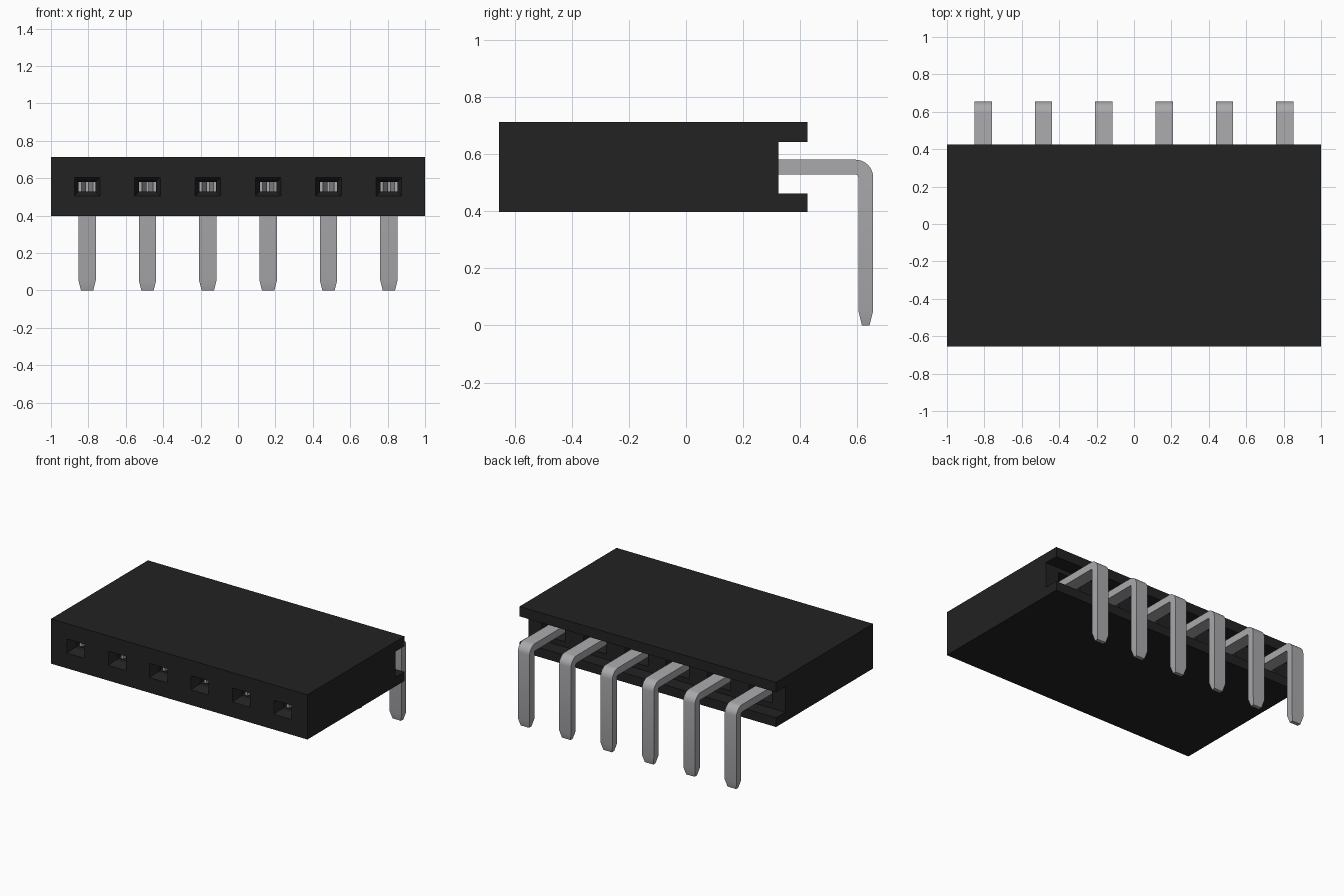
import bpy, bmesh, math
from mathutils import Vector

cube = bpy.data.objects.get("Cube")
if cube:
    bpy.data.objects.remove(cube)

PITCH, COUNT = 0.3226, 6
AXIS_Z = 0.554          # height of the contact row
BACK_Y = 0.323          # floor of the rear slot


def make_material(name, rgb, rough):
    mat = bpy.data.materials.new(name)
    mat.use_nodes = True
    mat.diffuse_color = (*rgb, 1)
    node = mat.node_tree.nodes["Principled BSDF"]
    node.inputs["Base Color"].default_value = (*rgb, 1)
    node.inputs["Roughness"].default_value = rough
    return mat


plastic = make_material("black plastic", (0.016, 0.016, 0.016), 0.6)
metal = make_material("grey metal", (0.4, 0.4, 0.42), 0.4)


def finish(bm, name, mat):
    bmesh.ops.recalc_face_normals(bm, faces=bm.faces)
    mesh = bpy.data.meshes.new(name)
    bm.to_mesh(mesh)
    bm.free()
    mesh.materials.append(mat)
    obj = bpy.data.objects.new(name, mesh)
    bpy.context.collection.objects.link(obj)
    return obj


def loft(bm, sections):
    """Skin rectangles given as (centre, side vector, up vector)."""
    rings = []
    for c, s, u in sections:
        c, s, u = Vector(c), Vector(s), Vector(u)
        rings.append([bm.verts.new(p) for p in (c - s - u, c + s - u, c + s + u, c - s + u)])
    for a, b in zip(rings, rings[1:]):
        for i in range(4):
            j = (i + 1) % 4
            bm.faces.new((a[i], a[j], b[j], b[i]))
    bm.faces.new(rings[0])
    bm.faces.new(rings[-1])


def along_y(x, y, width, height):
    return (x, y, AXIS_Z), (width / 2, 0, 0), (0, 0, height / 2)


columns = [(i - (COUNT - 1) / 2) * PITCH for i in range(COUNT)]

# Housing: side profile with a rear slot, extruded across the width
profile = [(-0.655, 0.397), (0.425, 0.397), (0.425, 0.462), (BACK_Y, 0.462),
           (BACK_Y, 0.642), (0.425, 0.642), (0.425, 0.712), (-0.655, 0.712)]
bm = bmesh.new()
side = bm.faces.new([bm.verts.new((-1, y, z)) for y, z in profile])
ext = bmesh.ops.extrude_face_region(bm, geom=[side])
bmesh.ops.translate(bm, vec=(2, 0, 0), verts=[v for v in ext["geom"] if isinstance(v, bmesh.types.BMVert)])
housing = finish(bm, "housing", plastic)

# Contact chambers: flared mouth at the front, wider chamber behind
bm = bmesh.new()
for x in columns:
    loft(bm, [along_y(x, -0.665, 0.147, 0.108), along_y(x, -0.605, 0.09, 0.052),
              along_y(x, -0.57, 0.09, 0.052), along_y(x, -0.56, 0.18, 0.11),
              along_y(x, BACK_Y + 0.02, 0.18, 0.11)])
cutter = finish(bm, "chamber_cutter", plastic)
cutter.hide_render = True
cutter.hide_set(True)
cut = housing.modifiers.new("chambers", "BOOLEAN")
cut.operation, cut.solver, cut.object = "DIFFERENCE", "EXACT", cutter

# Pins: flat strip bent down through a right angle, with a tapered tip
HALF, LEG_Y, BEND = 0.026, 0.629, 0.036
for n, x in enumerate(columns, 1):
    wide = (0.046, 0, 0)
    path = [((x, 0.12, AXIS_Z), wide, (0, 0, HALF))]
    for k in range(9):
        a = math.pi / 2 * k / 8
        d = Vector((0, math.sin(a), math.cos(a)))
        path.append((Vector((x, LEG_Y - BEND, AXIS_Z - BEND)) + d * BEND, wide, d * HALF))
    path.append(((x, LEG_Y, 0.052), wide, (0, HALF, 0)))
    path.append(((x, LEG_Y, 0), (0.033, 0, 0), (0, 0.013, 0)))
    bm = bmesh.new()
    loft(bm, path)
    pin = finish(bm, f"pin_{n}", metal)
    bpy.ops.object.select_all(action="DESELECT")
    pin.select_set(True)
    bpy.context.view_layer.objects.active = pin
    bpy.ops.object.shade_smooth_by_angle(angle=math.radians(25))

    # Spring contact: base block with two leaves pinching toward the mouth
    bm = bmesh.new()
    loft(bm, [along_y(x, 0.1, 0.16, 0.08), along_y(x, 0.22, 0.16, 0.08)])
    for s in (-1, 1):
        loft(bm, [along_y(x + s * off, y, 0.02, 0.08)
                  for off, y in ((0.07, 0.1), (0.015, -0.4), (0.04, -0.54))])
    finish(bm, f"spring_contact_{n}", metal)
